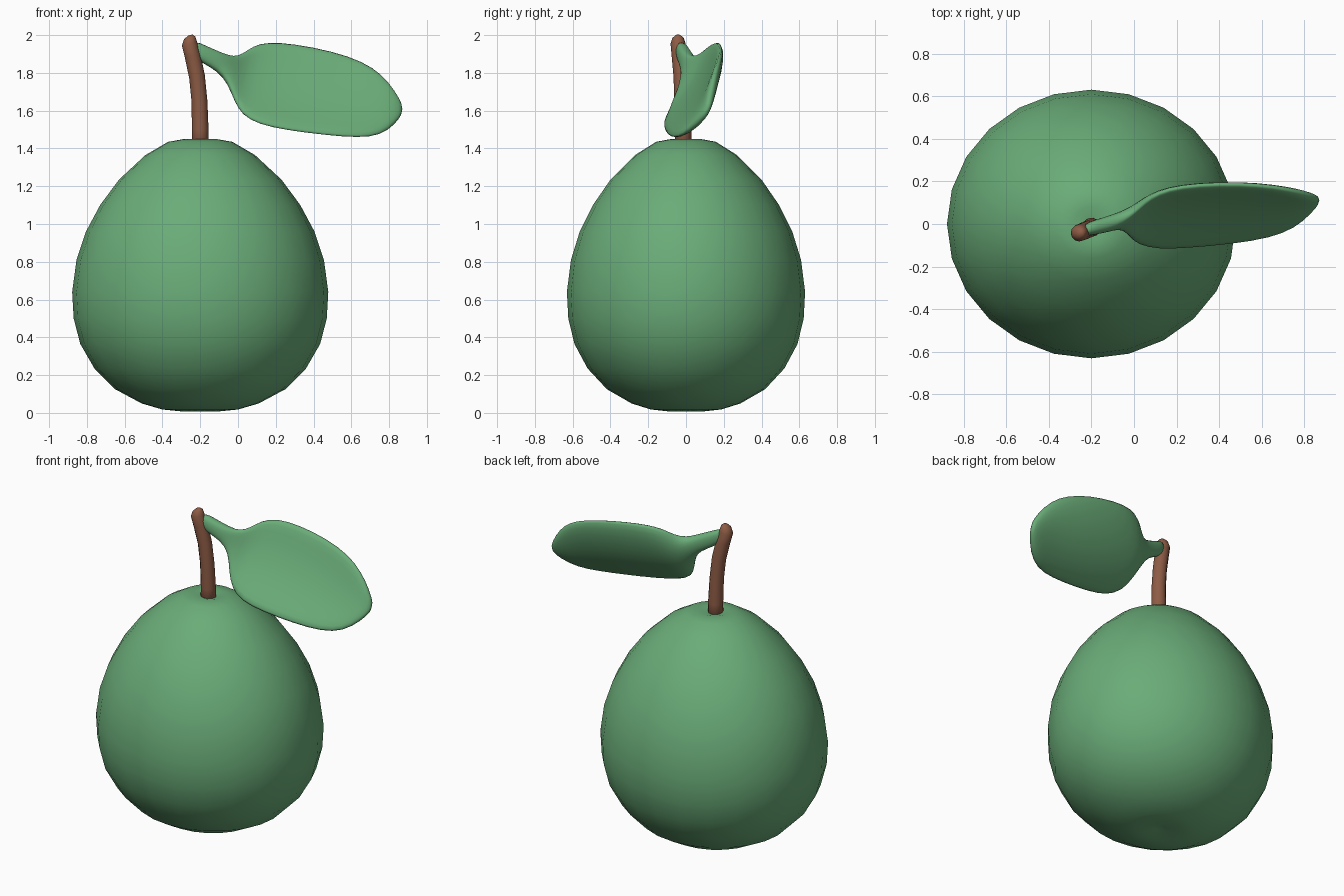
import bpy, math
from mathutils import Vector


def material(name, rgb):
    m = bpy.data.materials.new(name)
    m.diffuse_color = (*rgb, 1)
    return m


green = material("leaf green", (0.144, 0.413, 0.188))
brown = material("stem brown", (0.27, 0.107, 0.06))


def loft(name, rings, mat, subdiv=0):
    """Skin a list of equal-length rings and cap both ends."""
    n = len(rings[0])
    verts = [p for r in rings for p in r]
    faces = [(i * n + j, i * n + (j + 1) % n, (i + 1) * n + (j + 1) % n, (i + 1) * n + j)
             for i in range(len(rings) - 1) for j in range(n)]
    faces.append(tuple(reversed(range(n))))
    faces.append(tuple(range((len(rings) - 1) * n, len(rings) * n)))
    me = bpy.data.meshes.new(name)
    me.from_pydata(verts, [], faces)
    me.materials.append(mat)
    me.shade_smooth()
    ob = bpy.data.objects.new(name, me)
    bpy.context.collection.objects.link(ob)
    if subdiv:
        s = ob.modifiers.new("smooth", "SUBSURF")
        s.levels = s.render_levels = subdiv
    return ob


# Fruit: lathed profile (radius, height), slightly narrower front to back
profile = [(0.03, 0.025), (0.1, 0.008), (0.2, 0.018), (0.31, 0.05), (0.45, 0.125), (0.56, 0.235),
           (0.635, 0.365), (0.67, 0.5), (0.678, 0.64), (0.655, 0.81), (0.605, 0.96),
           (0.53, 1.1), (0.43, 1.235), (0.29, 1.365), (0.17, 1.435), (0.085, 1.45),
           (0.03, 1.435)]
angles = [2 * math.pi * k / 24 for k in range(24)]
loft("fruit", [[(-0.2 + r * math.cos(a), 0.93 * r * math.sin(a), z) for a in angles]
               for r, z in profile], green)

# Stem: gently bent tube with a rounded tip (x, y, z, radius)
stem = [(-0.2, -0.015, 1.36, 0.045), (-0.2, -0.015, 1.5, 0.044), (-0.204, -0.02, 1.65, 0.042),
        (-0.217, -0.025, 1.78, 0.041), (-0.24, -0.035, 1.89, 0.041),
        (-0.257, -0.042, 1.955, 0.04), (-0.256, -0.042, 1.985, 0.03), (-0.253, -0.042, 2.0, 0.012)]
loft("stem", [[(x + r * math.cos(a), y + r * math.sin(a),
                z + (0.25 * r * math.cos(a) if z > 1.7 else 0)) for a in angles[::2]]
              for x, y, z, r in stem], brown)

# Leaf with stalk: (upper edge, lower edge, half thickness, fold depth)
leaf = [((-0.235, -0.025, 1.975), (-0.25, -0.035, 1.90), 0.03, 0),
        ((-0.17, -0.01, 1.945), (-0.19, -0.02, 1.85), 0.036, 0),
        ((-0.08, 0.015, 1.905), (-0.11, 0.0, 1.81), 0.04, 0),
        ((-0.02, 0.05, 1.883), (-0.055, -0.01, 1.745), 0.042, 0.01),
        ((0.03, 0.09, 1.905), (-0.02, -0.06, 1.65), 0.04, 0.03),
        ((0.08, 0.13, 1.95), (0.02, -0.10, 1.575), 0.036, 0.05),
        ((0.16, 0.165, 1.972), (0.11, -0.125, 1.525), 0.034, 0.06),
        ((0.30, 0.185, 1.962), (0.25, -0.12, 1.495), 0.034, 0.065),
        ((0.50, 0.19, 1.923), (0.46, -0.10, 1.468), 0.034, 0.06),
        ((0.66, 0.175, 1.868), (0.64, -0.07, 1.453), 0.032, 0.05),
        ((0.76, 0.155, 1.80), (0.755, -0.02, 1.467), 0.032, 0.035),
        ((0.83, 0.135, 1.71), (0.83, 0.05, 1.525), 0.028, 0.015),
        ((0.872, 0.12, 1.63), (0.872, 0.105, 1.585), 0.014, 0)]
rings = []
for up, low, thick, fold in leaf:
    up, low = Vector(up), Vector(low)
    half, mid = (up - low) / 2, (up + low) / 2
    back = half.cross(Vector((1, 0, 0))).normalized()
    ring = []
    for a in angles[::2]:
        u, v = math.cos(a), math.sin(a)
        v = math.copysign(abs(v) ** 0.6, v)
        ring.append(mid + half * u * 1.02 + back * (thick * v + fold * (1 - u * u)))
    rings.append(ring)
loft("leaf", rings, green, 1)

# Make all surfaces face outward
import bmesh
for ob in bpy.context.collection.objects:
    bm = bmesh.new()
    bm.from_mesh(ob.data)
    bmesh.ops.recalc_face_normals(bm, faces=bm.faces)
    bm.to_mesh(ob.data)
    bm.free()
